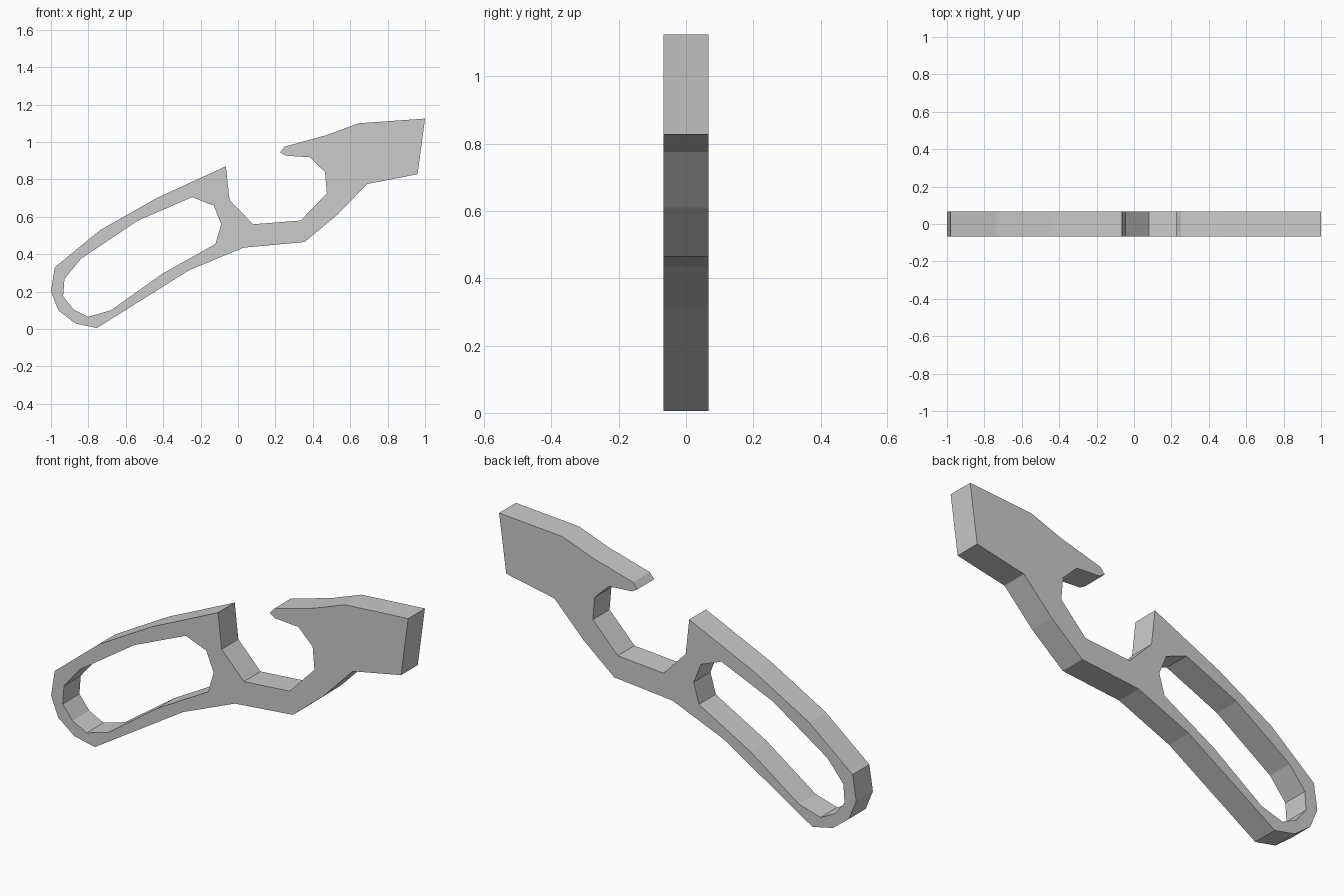
import bpy
from math import radians

HALF_DEPTH = 0.067

cube = bpy.data.objects.get("Cube")
if cube:
    bpy.data.objects.remove(cube, do_unlink=True)

# Single grey finish
grey = bpy.data.materials.new("plain_grey")
grey.use_nodes = True
colour = (0.6, 0.6, 0.6, 1)
grey.diffuse_color = colour
grey.node_tree.nodes["Principled BSDF"].inputs["Base Color"].default_value = colour

# Outer silhouette: looped handle, open jaw, then solid head
outline = [
    (-1, .2), (-.96, .1), (-.87, .03), (-.755, .005),
    (-.26, .315), (.03, .435), (.355, .465), (.53, .61), (.69, .775),
    (.96, .828), (1, 1.125), (.645, 1.1), (.475, 1.037), (.25, .975),
    (.225, .945), (.255, .927), (.385, .918), (.465, .84), (.475, .725),
    (.335, .58), (.08, .56), (-.045, .69), (-.065, .87),
    (-.435, .7), (-.735, .53), (-.98, .33),
]

# Opening inside the handle
opening = [
    (-.935, .175), (-.88, .105), (-.8, .065), (-.68, .1),
    (-.405, .295), (-.12, .455), (-.09, .56), (-.13, .66),
    (-.245, .705), (-.535, .58), (-.84, .375), (-.928, .268),
]

# Filled profile extruded to both sides
curve = bpy.data.curves.new("hook_handle", "CURVE")
curve.dimensions = "2D"
curve.fill_mode = "BOTH"
curve.extrude = HALF_DEPTH
for loop in (outline, opening):
    spline = curve.splines.new("POLY")
    spline.points.add(len(loop) - 1)
    for point, (x, z) in zip(spline.points, loop):
        point.co = (x, z, 0, 1)
    spline.use_cyclic_u = True
curve.materials.append(grey)

body = bpy.data.objects.new("hook_handle", curve)
bpy.context.collection.objects.link(body)

# Stand the profile upright and turn it into a flat-shaded mesh
body.rotation_euler.x = radians(90)
bpy.ops.object.select_all(action="DESELECT")
body.select_set(True)
bpy.context.view_layer.objects.active = body
bpy.ops.object.convert(target="MESH")
bpy.ops.object.transform_apply(location=False, rotation=True, scale=False)
bpy.ops.object.shade_flat()
